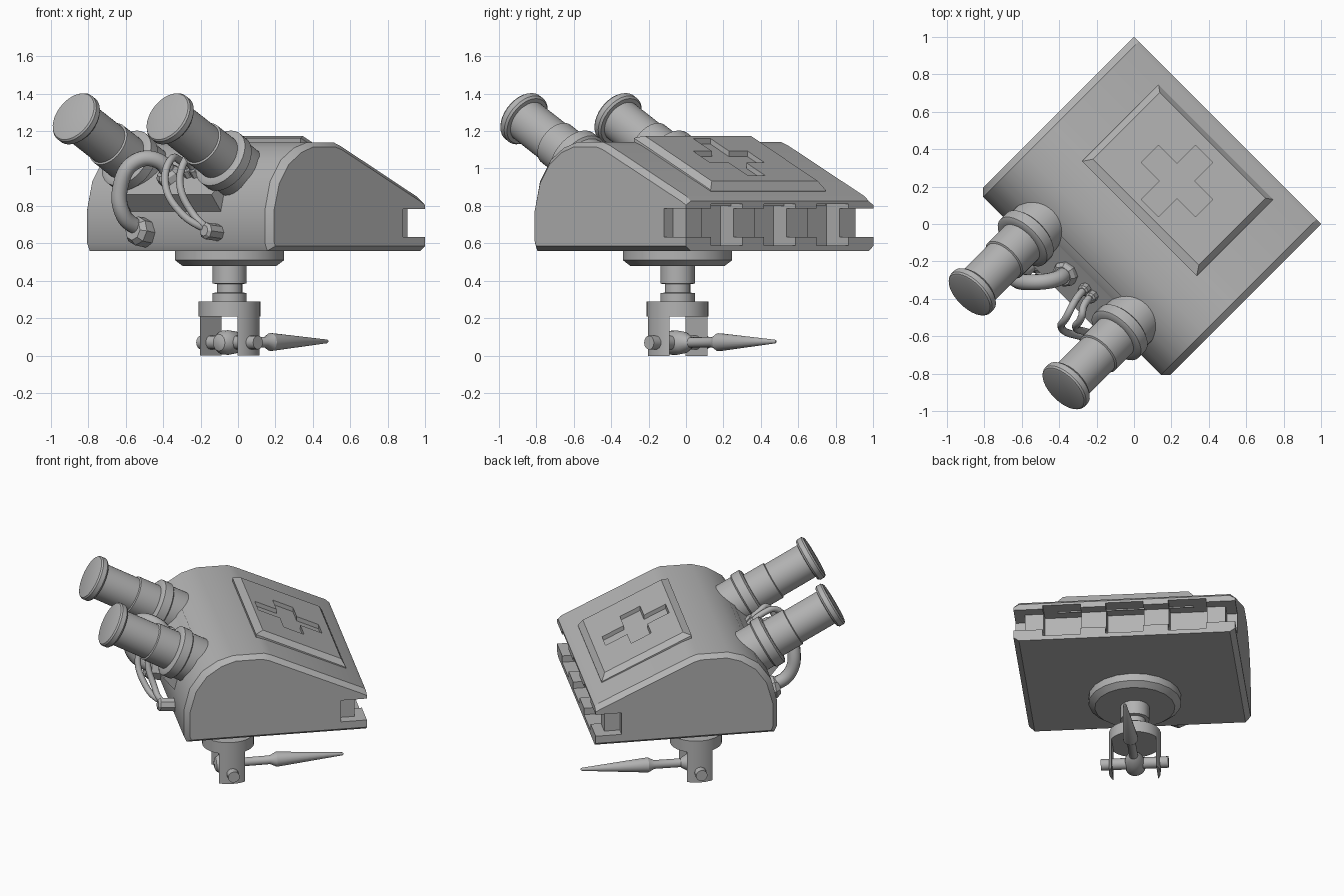
import bpy, bmesh, math
from mathutils import Vector

if "Cube" in bpy.data.objects:
    bpy.data.objects.remove(bpy.data.objects["Cube"])

TURN = math.radians(-45)          # whole machine stands turned by 45 degrees
grey = bpy.data.materials.new("grey metal")
grey.diffuse_color = (0.45, 0.45, 0.45, 1)
grey.use_nodes = True
grey.node_tree.nodes["Principled BSDF"].inputs["Base Color"].default_value = grey.diffuse_color


def make(name, bm, angle=30):
    """Turn a bmesh into a finished object."""
    bmesh.ops.remove_doubles(bm, verts=bm.verts, dist=1e-5)
    bmesh.ops.recalc_face_normals(bm, faces=bm.faces)
    me = bpy.data.meshes.new(name)
    bm.to_mesh(me)
    bm.free()
    me.materials.append(grey)
    ob = bpy.data.objects.new(name, me)
    bpy.context.collection.objects.link(ob)
    ob.rotation_euler.z = TURN
    shade(ob, angle)
    return ob


def select(ob):
    bpy.ops.object.select_all(action='DESELECT')
    ob.select_set(True)
    bpy.context.view_layer.objects.active = ob


def shade(ob, angle=30):
    select(ob)
    bpy.ops.object.shade_smooth_by_angle(angle=math.radians(angle))


def loft(name, rings, angle=30):
    """Skin closed rings of equal length and cap both ends."""
    bm = bmesh.new()
    vs = [[bm.verts.new(p) for p in ring] for ring in rings]
    n = len(vs[0])
    for a, b in zip(vs, vs[1:]):
        for i in range(n):
            bm.faces.new((a[i], a[(i + 1) % n], b[(i + 1) % n], b[i]))
    bm.faces.new(vs[0])
    bm.faces.new(vs[-1])
    return make(name, bm, angle)


def lathe(name, profile, origin, direction, seg=32, angle=30):
    """Revolve (radius, distance) pairs about an axis."""
    q = Vector(direction).to_track_quat('Z', 'Y')
    rings = [[Vector(origin) + q @ Vector((r * math.cos(k * math.tau / seg),
                                           r * math.sin(k * math.tau / seg), t))
              for k in range(seg)] for r, t in profile]
    return loft(name, rings, angle)


def prism(name, outline, x0, x1):
    return loft(name, [[(x, y, z) for y, z in outline] for x in (x0, x1)])


def box(name, x0, x1, y0, y1, z0, z1):
    return prism(name, [(y0, z0), (y1, z0), (y1, z1), (y0, z1)], x0, x1)


def cut(ob, cutter):
    select(ob)
    m = ob.modifiers.new("cut", 'BOOLEAN')
    m.operation, m.solver, m.object = 'DIFFERENCE', 'EXACT', cutter
    bpy.context.view_layer.update()
    bpy.ops.object.modifier_apply(modifier=m.name)
    bpy.data.objects.remove(cutter)


def hose(name, points, radius):
    cu = bpy.data.curves.new(name, 'CURVE')
    cu.dimensions = '3D'
    cu.bevel_depth, cu.bevel_resolution, cu.resolution_u = radius, 4, 8
    cu.use_fill_caps = True
    sp = cu.splines.new('BEZIER')
    sp.bezier_points.add(len(points) - 1)
    for bp, p in zip(sp.bezier_points, points):
        bp.co = p
        bp.handle_left_type = bp.handle_right_type = 'AUTO'
    cu.materials.append(grey)
    ob = bpy.data.objects.new(name, cu)
    bpy.context.collection.objects.link(ob)
    ob.rotation_euler.z = TURN
    select(ob)
    bpy.ops.object.convert(target='MESH')
    shade(bpy.context.view_layer.objects.active, 50)


# Housing: curved front, sloping back, bevelled side edges
outer = [(-.45, .56), (-.468, .60), (-.468, .78), (-.43, .93), (-.35, 1.045), (-.25, 1.11),
         (-.15, 1.14), (.05, 1.14), (.10, 1.122), (.68, .85), (.707, .825), (.707, .56)]
inner = [(-.425, .585), (-.435, .61), (-.435, .775), (-.395, .92), (-.325, 1.02), (-.23, 1.085),
         (-.14, 1.115), (.03, 1.115), (.08, 1.10), (.67, .825), (.707, .805), (.707, .585)]
housing = loft("housing", [[(x, y, z) for y, z in prof] for x, prof in
                           ((-.707, inner), (-.672, outer), (.672, outer), (.707, inner))])
# Rear channel, its side openings and three deeper pockets
cut(housing, box("channel_cutter", -.8, .8, .64, .8, .635, .785))
for s in (-1, 1):
    cut(housing, box("side_cutter", s * .64, s * .8, .54, .8, .635, .785))
for x in (-.4, 0, .4):
    cut(housing, box("pocket_cutter", x - .12, x + .12, .54, .8, .59, .81))
shade(housing)


# Hatch on the sloping back, with a sunken cross
def slope(y):
    return 1.174 - .478 * (y - .09)


def hatch_ring(w, y0, y1, dz):
    return [(x, y, slope(y) + dz) for x, y in ((-w, y0), (w, y0), (w, y1), (-w, y1))]


hatch = loft("hatch", [hatch_ring(.434, .04, .62, -.12), hatch_ring(.434, .04, .62, -.035),
                       hatch_ring(.40, .09, .595, 0)], 5)
a, b, yc = .065, .205, .325
cross = [(a, b), (a, a), (b, a), (b, -a), (a, -a), (a, -b),
         (-a, -b), (-a, -a), (-b, -a), (-b, a), (-a, a), (-a, b)]
cut(hatch, loft("cross_cutter", [[(x, y + yc, slope(y + yc) + dz) for x, y in cross]
                                 for dz in (-.03, .1)]))
shade(hatch, 5)

# Faceted panel between the barrels
prism("front_panel", [(-.2, 1.08), (-.32, 1.065), (-.54, .86), (-.46, .76), (-.2, .76)], -.34, .34)

# Two stepped barrels, pointing forward and up
aim = (0, math.cos(math.radians(29)), -math.sin(math.radians(29)))
for s, side in ((-1, "left"), (1, "right")):
    lathe(side + "_barrel",
          [(.130, 0), (.141, .004), (.148, .014), (.148, .045), (.138, .057), (.117, .06),
           (.117, .30), (.127, .305), (.127, .45), (.152, .452), (.168, .462), (.168, .52),
           (.155, .53), (.155, .82)],
          (s * .355, -.893, 1.28), aim, 32)

# Hoses with end fittings
hose("large_hose", [(-.07, -.42, .93), (-.09, -.51, 1.04), (-.17, -.61, 1.035), (-.235, -.655, .90),
                    (-.245, -.62, .75), (-.237, -.50, .67)], .043)
lathe("large_hose_upper_fitting", [(.07, 0), (.07, .08), (.055, .10)],
      (-.065, -.41, .91), (-.1, -.6, .8), 8)
lathe("large_hose_lower_fitting", [(.078, 0), (.078, .08), (.055, .11)],
      (-.237, -.45, .655), (0, -1, .15), 8)
for i in range(2):
    d = .055 * i
    hose(f"small_hose_{i + 1}",
         [(.06 + d, -.40, .95), (.065 + d, -.50, 1.04), (.095 + d, -.60 + d, 1.05),
          (.115 + d, -.665 + d, .92), (.20 + d * .6, -.64 + d, .77),
          (.29 + d * .3, -.56 + d * .3, .685), (.31, -.46, .66)], .02)
    lathe(f"small_hose_fitting_{i + 1}", [(.032, 0), (.032, .06), (.024, .07)],
          (.06 + d, -.41, .95), (0, -.6, .8), 8)
lathe("small_hose_lower_fitting", [(.045, 0), (.045, .12), (.03, .135)],
      (.316, -.44, .655), (0, -1, .1), 8)

# Round mounting plate and neck
yb = -.064
lathe("mount_plate", [(.255, .48), (.295, .51), (.295, .57)], (0, yb, 0), (0, 0, 1), 20)
lathe("neck", [(.092, .28), (.092, .335), (.068, .337), (.068, .383), (.092, .385), (.092, .5)],
      (0, yb, 0), (0, 0, 1), 24)

# Fork with two thin cheeks
fork = lathe("fork", [(.165, .0), (.165, .29)], (0, yb, 0), (0, 0, 1), 32)
cut(fork, box("fork_cutter", -.142, .142, yb - .3, yb + .3, -.1, .21))
shade(fork)

# Cross pin through the cheeks
lathe("pin", [(.037, -.215), (.037, .215)], (0, yb, .07), (1, 0, 0), 16)

# Pivoting handle: rounded hub, rod and tapered grip
lathe("handle", [(.02, -.09), (.045, -.08), (.064, -.05), (.066, -.01), (.058, .05), (.035, .09),
                 (.028, .10), (.028, .27), (.048, .31), (.046, .34), (.010, .735), (.004, .745)],
      (0, yb, .07), (0, 1, .008), 20)
